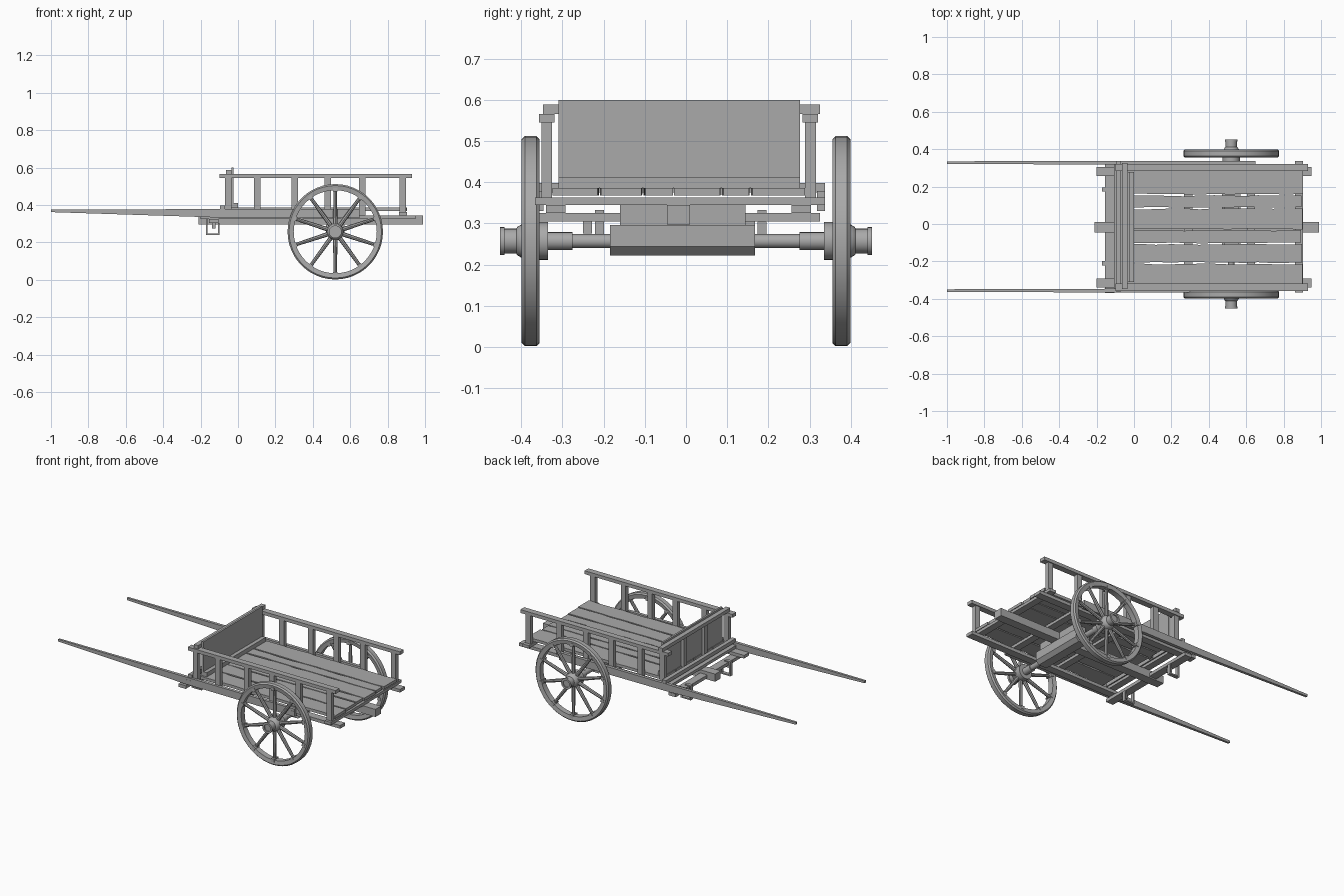
import bpy, bmesh, math, random
from mathutils import Matrix, Vector

random.seed(4)
if "Cube" in bpy.data.objects:
    bpy.data.objects.remove(bpy.data.objects["Cube"])

wood = bpy.data.materials.new("plain_grey")
wood.use_nodes = True
GREY = (0.4, 0.4, 0.4, 1)
wood.diffuse_color = GREY
wood.node_tree.nodes["Principled BSDF"].inputs["Base Color"].default_value = GREY


def finish(name, bm, smooth=False):
    bmesh.ops.recalc_face_normals(bm, faces=bm.faces)
    mesh = bpy.data.meshes.new(name)
    bm.to_mesh(mesh)
    bm.free()
    mesh.materials.append(wood)
    ob = bpy.data.objects.new(name, mesh)
    bpy.context.collection.objects.link(ob)
    if smooth:
        bpy.ops.object.select_all(action="DESELECT")
        ob.select_set(True)
        bpy.context.view_layer.objects.active = ob
        bpy.ops.object.shade_smooth_by_angle(angle=math.radians(35))
    return ob


def add_box(bm, x, y, z):
    size = Matrix.Diagonal((x[1] - x[0], y[1] - y[0], z[1] - z[0], 1))
    mid = Matrix.Translation((sum(x) / 2, sum(y) / 2, sum(z) / 2))
    return bmesh.ops.create_cube(bm, size=1, matrix=mid @ size)["verts"]


def box(name, x, y, z):
    bm = bmesh.new()
    add_box(bm, x, y, z)
    return finish(name, bm)


def lathe(bm, profile, steps, closed=False):
    """Spin (radius, y) points around the y axis."""
    verts = [bm.verts.new((r, y, 0)) for r, y in profile]
    pairs = list(zip(verts, verts[1:] + verts[:1] if closed else verts[1:]))
    edges = [bm.edges.new(p) for p in pairs]
    bmesh.ops.spin(bm, geom=verts + edges, cent=(0, 0, 0), axis=(0, 1, 0),
                   angle=math.tau, steps=steps)
    bmesh.ops.remove_doubles(bm, verts=bm.verts, dist=0.0001)


SPOKES = 10
AXLE = Vector((0.52, 0, 0.257))
MID = -0.018    # the body sits slightly towards the right


def wheel(side, label):
    # rim with rounded edges, pierced by spokes and studded at each joint
    bm = bmesh.new()
    rim = [(.222, -.018), (.247, -.022), (.255, -.014), (.255, .014),
           (.247, .022), (.222, .018)]
    lathe(bm, rim, 48, True)
    bmesh.ops.translate(bm, verts=bm.verts, vec=AXLE + Vector((0, side * .377, 0)))
    finish(label + "_wheel_rim", bm, True)

    bm = bmesh.new()
    for i in range(SPOKES):
        turn = Matrix.Rotation(math.tau * i / SPOKES, 4, "Y")
        place = Matrix.Translation(AXLE + Vector((0, side * .377, 0))) @ turn
        bmesh.ops.create_cone(bm, cap_ends=True, segments=8, radius1=.012, radius2=.009,
                              depth=.19, matrix=place @ Matrix.Translation((0, 0, .13)))
        stud = add_box(bm, (-.011, .011), (-.022, .022), (.215, .235))
        bmesh.ops.transform(bm, matrix=place, verts=stud)
    finish(label + "_wheel_spokes", bm, True)

    # turned hub
    bm = bmesh.new()
    hub = [(0, .335), (.046, .335), (.046, .375), (.04, .40), (.034, .41), (.03, .412),
           (.03, .44), (.034, .44), (.034, .452), (.022, .452), (.022, .445), (0, .445)]
    lathe(bm, [(r, side * y) for r, y in hub], 24)
    bmesh.ops.translate(bm, verts=bm.verts, vec=AXLE)
    finish(label + "_wheel_hub", bm, True)

    # axle arm
    bm = bmesh.new()
    arm = [(0, .15), (.017, .15), (.017, .275), (.022, .275), (.022, .34), (0, .34)]
    lathe(bm, [(r, side * y) for r, y in arm], 16)
    bmesh.ops.translate(bm, verts=bm.verts, vec=AXLE)
    finish(label + "_axle_arm", bm, True)


for side, label in ((1, "left"), (-1, "right")):
    wheel(side, label)

# axle beam with chamfered lower edges, and the bolster above it
bm = bmesh.new()
add_box(bm, (.47, .57), (-.185, .167), (.222, .296))
low = [e for e in bm.edges if all(v.co.z < .23 for v in e.verts)
       and abs(e.verts[0].co.y - e.verts[1].co.y) > .1]
bmesh.ops.bevel(bm, geom=low, offset=.022, segments=1, affect="EDGES")
finish("axle_beam", bm)
box("axle_bolster", (.48, .56), (-.16, .145), (.29, .345))

# chassis beams running front to back
box("centre_beam", (-.21, .99), (MID - .028, MID + .028), (.297, .345))
for side, label in ((1, "left"), (-1, "right")):
    y = MID + side * .298
    box(label + "_chassis_beam", (-.2, .95), (y - .024, y + .024), (.325, .345))

# cross members under the bed
for i, x in enumerate((-.085, .29, .625, .882)):
    box(f"cross_member_{i}", (x - .022, x + .022), (-.367, .337), (.345, .363))
box("front_cross_plank", (-.155, -.105), (-.37, .325), (.305, .325))

# shafts, tapering towards the tip
for y, label in ((.328, "left"), (-.356, "right")):
    bm = bmesh.new()
    for v in add_box(bm, (-.1, .65), (y - .01, y + .01), (.33, .378)):
        if v.co.x < 0 and v.co.z < .35:
            v.co.z = .333
    for v in add_box(bm, (-1, -.1), (y - .01, y + .01), (.333, .378)):
        if v.co.x < -.9:
            v.co.z = .376 if v.co.z > .35 else .362
            v.co.y = y + (v.co.y - y) * .7
    finish(label + "_shaft", bm)

# iron hooks below the front plank
for i, y in enumerate((-.21, .185)):
    bm = bmesh.new()
    w = (y - .011, y + .011)
    add_box(bm, (-.17, -.162), w, (.24, .332))
    add_box(bm, (-.17, -.10), w, (.24, .248))
    add_box(bm, (-.108, -.10), w, (.24, .305))
    add_box(bm, (-.17, -.13), w, (.325, .332))
    finish(f"front_hook_{i}", bm)
    box(f"hook_block_{i}", (-.14, -.12), (y - .04, y - .018), (.275, .306))

# bed planks with uneven sawn edges
EDGES = (-.325, -.21, -.105, -.03, .085, .155, .29)
for i, (a, b) in enumerate(zip(EDGES, EDGES[1:])):
    bm = bmesh.new()
    end = .905 - random.random() * .012
    rows = []
    for k in range(13):
        x = -.04 + (end + .04) * k / 12
        lo, hi = (random.uniform(.001, .007) for _ in "ab")
        rows.append([bm.verts.new((x, y, .368)) for y in (a + lo, b - hi)])
    for p, q in zip(rows, rows[1:]):
        bm.faces.new((p[0], q[0], q[1], p[1]))
    top = bmesh.ops.extrude_face_region(bm, geom=bm.faces[:])["geom"]
    bmesh.ops.translate(bm, vec=(0, 0, .018),
                        verts=[g for g in top if isinstance(g, bmesh.types.BMVert)])
    finish(f"bed_plank_{i}", bm)

# side railings
for side, label in ((1, "left"), (-1, "right")):
    y = MID + side * .32
    box(label + "_top_rail", (-.1, .93), (y - .019, y + .019), (.545, .566))
    for i, x in enumerate((-.052, .102, .303, .48, .665, .88)):
        box(f"{label}_rail_post_{i}", (x - .017, x + .017), (y - .013, y + .013), (.345, .546))

# headboard with its bars
box("headboard", (-.036, -.024), (-.31, .277), (.385, .6))
box("headboard_foot", (-.024, 0), (-.31, .277), (.386, .412))
box("headboard_top_bar", (-.065, -.036), (-.347, .325), (.566, .588))
box("headboard_low_bar", (-.095, -.07), (-.36, .337), (.375, .398))
for i, y in enumerate((-.12, .085)):
    box(f"headboard_brace_{i}", (-.056, -.036), (y - .014, y + .014), (.37, .566))
